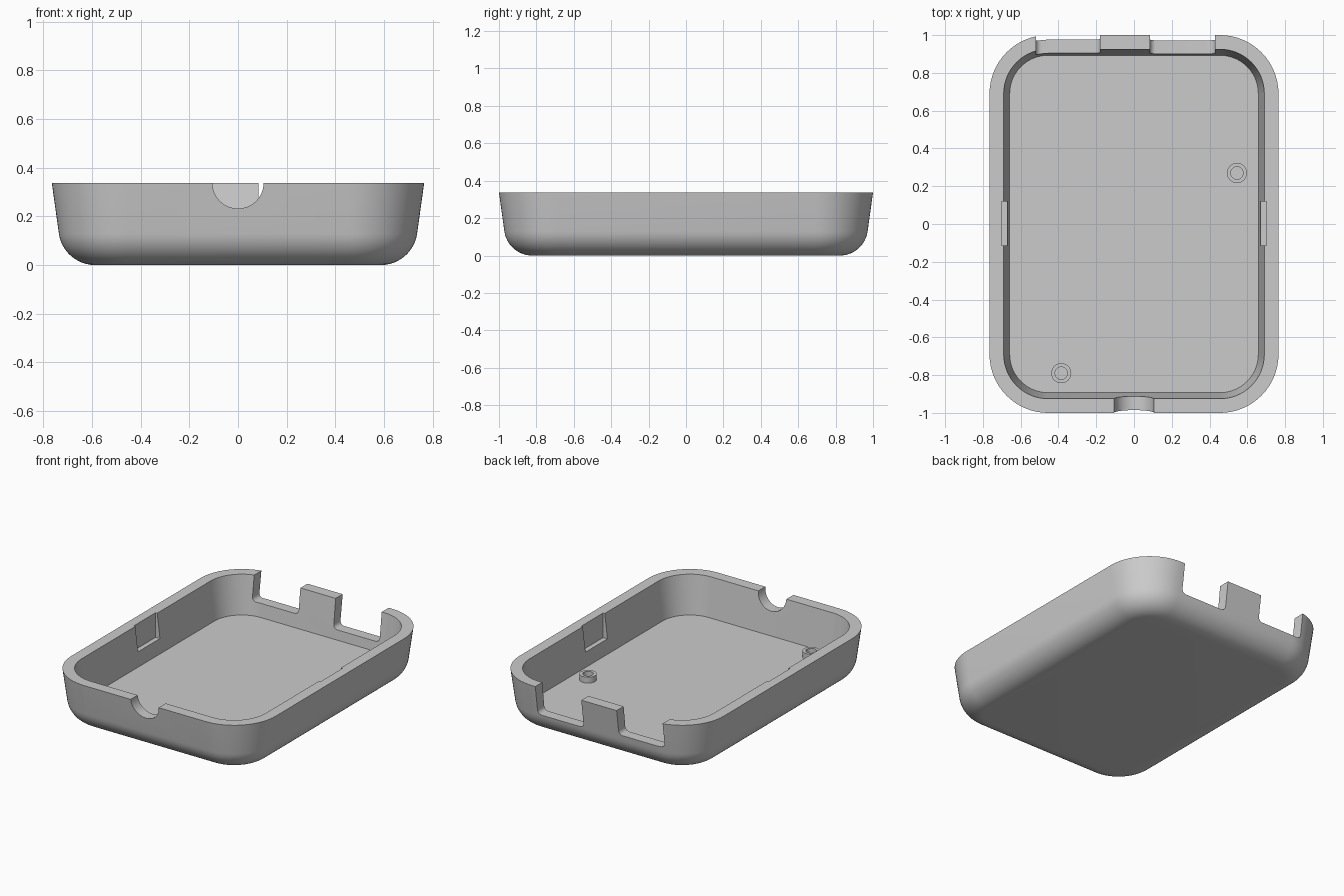
import bpy, bmesh
from math import sin, cos, pi, radians
from mathutils import Matrix

cube = bpy.data.objects.get("Cube")
if cube:
    bpy.data.objects.remove(cube, do_unlink=True)

HX, HY, H, CORNER = 0.765, 1.0, 0.337, 0.31
FLOOR, SEG = 0.075, 16

grey = bpy.data.materials.new("plain_grey")
grey.use_nodes = True
grey.diffuse_color = (0.6, 0.6, 0.6, 1)
grey.node_tree.nodes["Principled BSDF"].inputs["Base Color"].default_value = (0.6, 0.6, 0.6, 1)


def make_object(name, bm):
    bmesh.ops.recalc_face_normals(bm, faces=bm.faces)
    mesh = bpy.data.meshes.new(name)
    bm.to_mesh(mesh)
    bm.free()
    mesh.materials.append(grey)
    obj = bpy.data.objects.new(name, mesh)
    bpy.context.collection.objects.link(obj)
    return obj


def smooth(obj):
    bpy.ops.object.select_all(action='DESELECT')
    obj.select_set(True)
    bpy.context.view_layer.objects.active = obj
    bpy.ops.object.shade_smooth_by_angle(angle=radians(30))


def rounded_ring(bm, inset, z):
    """Rounded rectangle, offset inwards from the rim outline."""
    r = CORNER - inset
    verts = []
    for q, (sx, sy) in enumerate([(1, 1), (-1, 1), (-1, -1), (1, -1)]):
        for i in range(SEG + 1):
            a = (q + i / SEG) * pi / 2
            verts.append(bm.verts.new((sx * (HX - CORNER) + r * cos(a),
                                       sy * (HY - CORNER) + r * sin(a), z)))
    return verts


def loft(bm, rings, cap=True):
    for a, b in zip(rings, rings[1:]):
        for i in range(len(a)):
            j = (i + 1) % len(a)
            bm.faces.new((a[i], a[j], b[j], b[i]))
    if cap:
        bm.faces.new(rings[0][::-1])
        bm.faces.new(rings[-1])


def box(name, x0, x1, y0, y1, z0, z1, bevel=0.0):
    """Box whose edges along y can be rounded."""
    bm = bmesh.new()
    bmesh.ops.create_cube(bm, size=1)
    for v in bm.verts:
        v.co = (x1 if v.co.x > 0 else x0, y1 if v.co.y > 0 else y0, z1 if v.co.z > 0 else z0)
    if bevel:
        along_y = [e for e in bm.edges if abs(e.verts[0].co.y - e.verts[1].co.y) > 0.01]
        bmesh.ops.bevel(bm, geom=along_y, offset=bevel, segments=6, affect='EDGES', profile=0.5)
    return make_object(name, bm)


# Tray shell: filleted base, drafted outer wall, flat rim, drafted inner wall
draft, fillet = radians(8), 0.15
fillet_inset = 0.029 + fillet * cos(draft)
profile = []
for i in range(13):
    a = (pi / 2 - draft) * i / 12
    profile.append((fillet_inset - fillet * sin(a), fillet * (1 - cos(a))))
profile += [(0, H), (0.075, H), (0.107, FLOOR)]
bm = bmesh.new()
loft(bm, [rounded_ring(bm, inset, z) for inset, z in profile])
tray = make_object("tray_shell", bm)

# Cutters: two rear ports, front cable notch, side clip recesses
cutters = [
    box("rear_port_cutter_right", -0.52, -0.18, 0.8, 1.1, 0.165, 0.5, 0.03),
    box("rear_port_cutter_left", 0.085, 0.43, 0.8, 1.1, 0.14, 0.5, 0.03),
    box("clip_recess_cutter_left", 0.6, 0.702, -0.115, 0.12, 0.17, 0.4),
    box("clip_recess_cutter_right", -0.702, -0.6, -0.115, 0.12, 0.17, 0.4),
]
bm = bmesh.new()
bmesh.ops.create_cone(bm, cap_ends=True, segments=48, radius1=0.105, radius2=0.105, depth=0.3,
                      matrix=Matrix.Translation((0, -0.95, H)) @ Matrix.Rotation(pi / 2, 4, 'X'))
cutters.append(make_object("cable_notch_cutter", bm))

bpy.context.view_layer.objects.active = tray
for cutter in cutters:
    cutter.hide_render = True
    mod = tray.modifiers.new(cutter.name, 'BOOLEAN')
    mod.operation = 'DIFFERENCE'
    mod.solver = 'EXACT'
    mod.object = cutter
    bpy.ops.object.modifier_apply(modifier=mod.name)
for cutter in cutters:
    bpy.data.objects.remove(cutter, do_unlink=True)
smooth(tray)

# Hollow standoffs on the floor
for name, x, y in [("standoff_left", 0.545, 0.27), ("standoff_right", -0.385, -0.79)]:
    bm = bmesh.new()
    rings = []
    for r, z in [(0.053, FLOOR - 0.01), (0.053, FLOOR + 0.04),
                 (0.033, FLOOR + 0.04), (0.033, FLOOR + 0.005)]:
        rings.append([bm.verts.new((x + r * cos(i * pi / 16), y + r * sin(i * pi / 16), z))
                      for i in range(32)])
    loft(bm, rings)
    smooth(make_object(name, bm))
